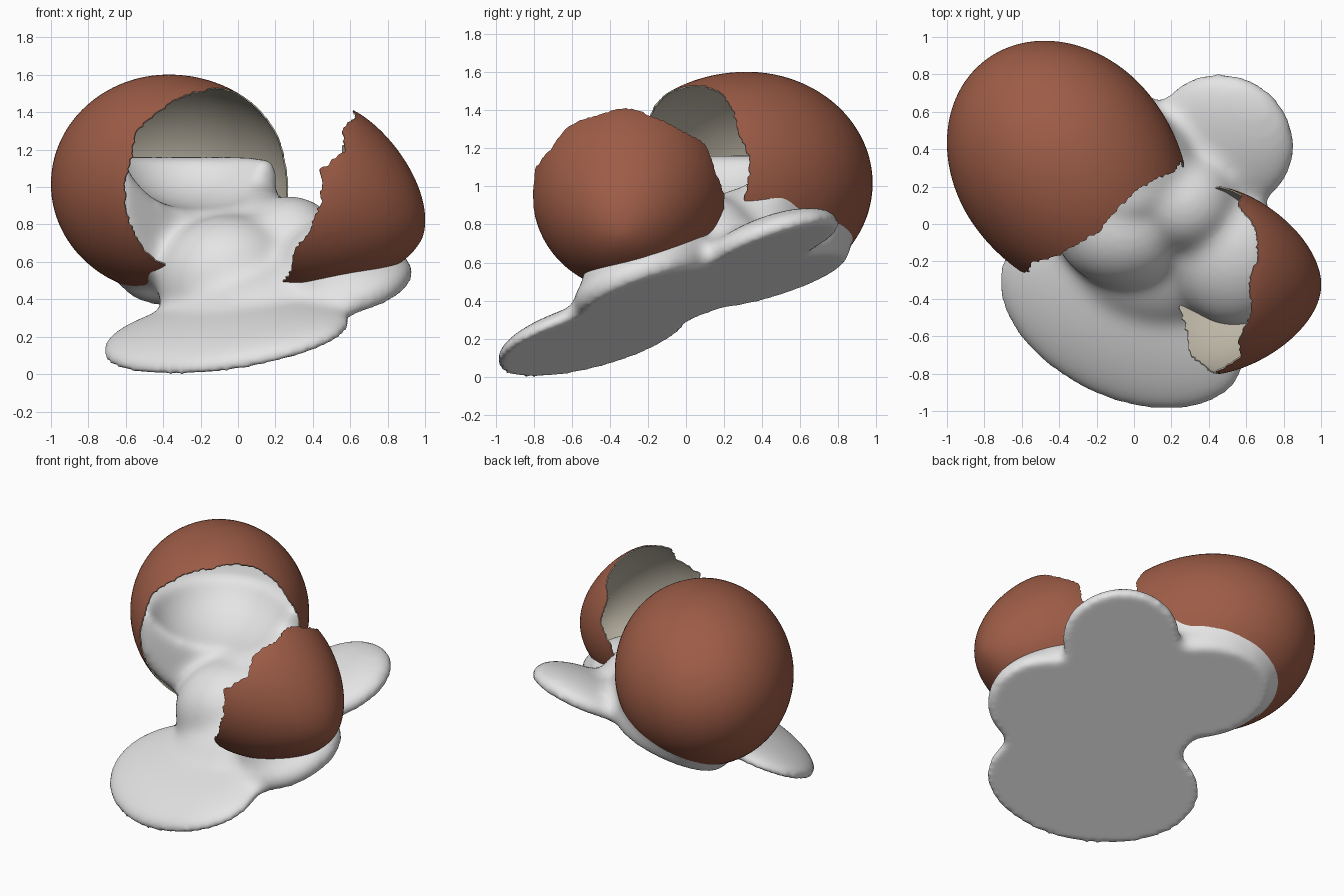
import bpy, bmesh, math, random
from mathutils import Vector, Matrix

if "Cube" in bpy.data.objects:
    bpy.data.objects.remove(bpy.data.objects["Cube"])

random.seed(4)


def material(name, rgb):
    m = bpy.data.materials.new(name)
    m.diffuse_color = (*rgb, 1)
    m.use_nodes = True
    m.node_tree.nodes["Principled BSDF"].inputs["Base Color"].default_value = m.diffuse_color
    return m


BROWN = material("shell brown", (0.34, 0.108, 0.062))
BEIGE = material("shell lining", (0.50, 0.46, 0.375))
WHITE = material("egg white", (0.78, 0.78, 0.78))

# Underside plane of the egg white: z = 0.36 + 0.236x + 0.37y
N = Vector((-0.236, -0.37, 1)).normalized()
TILT = Vector((0, 0, 1)).rotation_difference(N).to_matrix().to_4x4()


def add_object(name, bm, mats):
    mesh = bpy.data.meshes.new(name)
    bm.to_mesh(mesh)
    bm.free()
    ob = bpy.data.objects.new(name, mesh)
    bpy.context.collection.objects.link(ob)
    for m in mats:
        mesh.materials.append(m)
    return ob


def bake(ob):
    """Replace an object's mesh with its modified result."""
    dg = bpy.context.evaluated_depsgraph_get()
    dg.update()
    mesh = bpy.data.meshes.new_from_object(ob.evaluated_get(dg))
    ob.modifiers.clear()
    ob.data = mesh


def shade(ob, angle):
    for p in ob.data.polygons:
        p.use_smooth = True
    ob.data.set_sharp_from_angle(angle=math.radians(angle))


def trim(bm, co, no, fill):
    """Keep only what lies on the side the normal points to."""
    bmesh.ops.bisect_plane(bm, geom=bm.verts[:] + bm.edges[:] + bm.faces[:],
                           plane_co=co, plane_no=no, clear_inner=True)
    if fill:
        bmesh.ops.holes_fill(bm, edges=[e for e in bm.edges if e.is_boundary], sides=0)


# Profiles: s = 0 at the closed end, s = 1 at the break; give (distance along axis, radius)
def blunt_profile(s):
    phi = math.pi - s * 2.05
    return (0.70 if phi > math.pi / 2 else 0.78) * math.cos(phi), 0.585 * math.sin(phi)


def tip_profile(s):
    u = 1 - s * s
    if u < 0:
        return 0.575 * u, 0.50 - 0.15 * u
    return 0.575 * u, 0.50 * (1 - u ** 1.45) ** 0.57


def jagged(segs, amount, knots):
    """Broken edge: coarse random chips plus fine teeth around the rim."""
    coarse = [random.uniform(-1, 1) for _ in range(knots)]
    out = []
    for j in range(segs):
        f = j / segs * knots
        k = int(f)
        f -= k
        v = coarse[k] * (1 - f) + coarse[(k + 1) % knots] * f
        out.append(amount * (0.85 * v + 0.15 * random.uniform(-1, 1)))
    return out


def revolve(bm, profile, centre, axis, edge, rings=40, scale=1.0, cap=False):
    """Spin a profile about an axis; edge gives the end of s for each segment."""
    segs = len(edge)
    d = Vector(axis).normalized()
    e1 = Vector((0, 0, 1)).cross(d).normalized()
    e2 = d.cross(e1)
    c = Vector(centre)
    pole = bm.verts.new(c + d * profile(0)[0] * scale)
    prev, faces = None, []
    for i in range(1, rings + 1):
        row = []
        for j in range(segs):
            t, r = profile(i / rings * edge[j])
            a = math.tau * j / segs
            row.append(bm.verts.new(c + scale * (d * t + r * (e1 * math.cos(a) + e2 * math.sin(a)))))
        for j in range(segs):
            k = (j + 1) % segs
            if prev:
                faces.append(bm.faces.new((prev[j], prev[k], row[k], row[j])))
            else:
                faces.append(bm.faces.new((pole, row[k], row[j])))
        prev = row
    if cap:
        faces.append(bm.faces.new(prev))
    bm.normal_update()
    f = faces[len(faces) // 2]
    if f.normal.dot(f.calc_center_median() - c) < 0:
        bmesh.ops.reverse_faces(bm, faces=faces)
    if cap:
        bmesh.ops.recalc_face_normals(bm, faces=faces)


def make_shell(name, profile, centre, axis, edge):
    bm = bmesh.new()
    revolve(bm, profile, centre, axis, edge)
    trim(bm, (0, 0, 0.39), N, False)
    ob = add_object(name, bm, [BROWN, BEIGE])
    m = ob.modifiers.new("thickness", 'SOLIDIFY')
    m.thickness = 0.008
    m.offset = -1
    m.material_offset = 1
    m.material_offset_rim = 1
    bake(ob)
    shade(ob, 50)


# Large shell, lying level with its break towards front right
SEGS = 200
BIG_C, BIG_D = Vector((-0.37, 0.32, 1.0)), Vector((0.609, -0.793, 0))
make_shell("large_shell", blunt_profile, BIG_C, BIG_D,
           [1.005 + 0.025 * math.cos(math.tau * j / SEGS) + v
            for j, v in enumerate(jagged(SEGS, 0.035, 22))])

# Small shell, the pointed end, tipped down to the right
make_shell("small_shell", tip_profile, (0.45, -0.305, 0.92), (0.93, -0.06, -0.35),
           [1 - 0.02 * math.sin(math.tau * j / SEGS) + v
            for j, v in enumerate(jagged(SEGS, 0.05, 20))])


# Egg white: blobs lying on the tilted plane
def ball(bm, matrix):
    bmesh.ops.create_icosphere(bm, subdivisions=4, radius=1, matrix=matrix)


def blob(bm, x, y, h, rx, ry, rz, turn=0):
    z = 0.36 + 0.236 * x + 0.37 * y + h
    ball(bm, Matrix.Translation((x, y, z)) @ TILT
         @ Matrix.Rotation(math.radians(turn), 4, 'Z') @ Matrix.Diagonal((rx, ry, rz, 1)))


bm = bmesh.new()
# filling of the large shell, level on top
revolve(bm, blunt_profile, BIG_C, BIG_D, [0.94] * 96, rings=30, scale=0.988, cap=True)
trim(bm, (0, 0, 1.145), (0, 0, -1), True)
blob(bm, -0.06, -0.49, 0.02, 0.73, 0.49, 0.13, -25)   # front puddle
blob(bm, 0.48, 0.44, 0.04, 0.40, 0.40, 0.13)          # back puddle
blob(bm, 0.12, -0.12, 0.04, 0.50, 0.45, 0.22)         # middle
blob(bm, -0.06, 0.00, 0.15, 0.38, 0.34, 0.34)         # slope out of large shell
blob(bm, 0.28, 0.12, 0.20, 0.27, 0.27, 0.27)          # ridge between shells
blob(bm, -0.19, 0.42, 0.10, 0.52, 0.41, 0.20, -45)    # under large shell
blob(bm, 0.00, 0.31, 0.25, 0.33, 0.32, 0.27)          # beside large shell
blob(bm, 0.58, -0.24, 0.06, 0.37, 0.38, 0.16)         # under small shell
blob(bm, 0.52, -0.20, 0.15, 0.32, 0.36, 0.24)         # inside small shell
white = add_object("egg_white", bm, [WHITE])

# Shallow hollow left by the yolk
bm = bmesh.new()
ball(bm, Matrix.Translation((-0.19, 0.06, 1.24))
     @ Matrix.Rotation(math.atan2(BIG_D.y, BIG_D.x), 4, 'Z') @ Matrix.Diagonal((0.58, 0.48, 0.38, 1)))
cutter = add_object("yolk_cutter", bm, [WHITE])
cutter.hide_render = True


def remesh(ob, size, smooth):
    m = ob.modifiers.new("merge", 'REMESH')
    m.mode = 'VOXEL'
    m.voxel_size = size
    if smooth:
        m = ob.modifiers.new("soften", 'SMOOTH')
        m.factor = 0.5
        m.iterations = smooth


remesh(white, 0.024, 0)
m = white.modifiers.new("hollow", 'BOOLEAN')
m.operation = 'DIFFERENCE'
m.object = cutter
remesh(white, 0.024, 30)
bake(white)
bpy.data.objects.remove(cutter)

# Flat underside, then soften the cut
bm = bmesh.new()
bm.from_mesh(white.data)
trim(bm, (0, 0, 0.36), N, True)
bmesh.ops.triangulate(bm, faces=[f for f in bm.faces if len(f.verts) > 4])
bm.to_mesh(white.data)
bm.free()
remesh(white, 0.02, 8)
bake(white)
white.data.materials.clear()
white.data.materials.append(WHITE)
for p in white.data.polygons:
    p.material_index = 0
shade(white, 60)

# Stand the model on z = 0
low = min(v.co.z for v in white.data.vertices)
for ob in bpy.context.collection.objects:
    ob.location.z -= low
